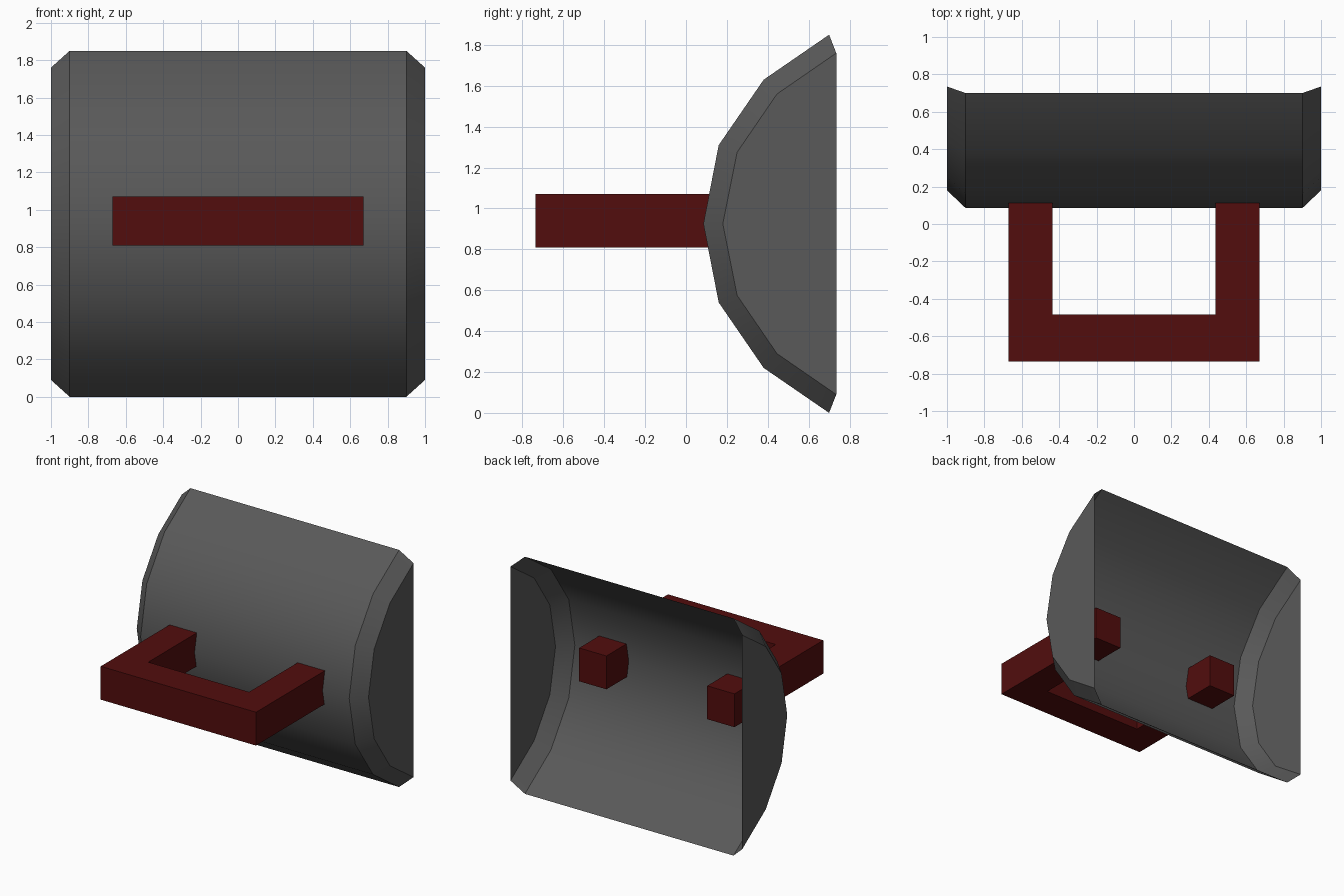
import bpy
import bmesh
import math

cube = bpy.data.objects.get("Cube")
if cube:
    bpy.data.objects.remove(cube, do_unlink=True)


def material(name, color):
    mat = bpy.data.materials.new(name)
    mat.use_nodes = True
    mat.diffuse_color = color
    mat.node_tree.nodes["Principled BSDF"].inputs["Base Color"].default_value = color
    return mat


def make_object(name, bm, mat):
    mesh = bpy.data.meshes.new(name)
    bm.to_mesh(mesh)
    bm.free()
    mesh.materials.append(mat)
    obj = bpy.data.objects.new(name, mesh)
    bpy.context.collection.objects.link(obj)
    return obj


def mirrored_profile(half, mid_z):
    """Complete a (y, z) profile whose last point lies on the mid height."""
    return half + [(y, 2 * mid_z - z) for y, z in reversed(half[:-1])]


grey = material("dark grey", (0.1, 0.1, 0.1, 1))
red = material("dark red", (0.085, 0.004, 0.004, 1))

# Curved shell: open at the back, chamfered towards flat end caps
MID = 0.925
outer = mirrored_profile([(0.70, 1.85), (0.38, 1.63), (0.16, 1.31), (0.085, MID)], MID)
inner = mirrored_profile([(0.735, 1.76), (0.445, 1.56), (0.25, 1.275), (0.18, MID)], MID)

bm = bmesh.new()
rings = [[bm.verts.new((x, y, z)) for y, z in profile]
         for x, profile in ((-1, inner), (-0.9, outer), (0.9, outer), (1, inner))]
for a, b in zip(rings, rings[1:]):
    for i in range(len(a) - 1):
        bm.faces.new((a[i], a[i + 1], b[i + 1], b[i]))
bm.faces.new(list(reversed(rings[0])))
bm.faces.new(rings[-1])
shell = make_object("curved_shell", bm, grey)

bpy.ops.object.select_all(action='DESELECT')
shell.select_set(True)
bpy.context.view_layer.objects.active = shell
bpy.ops.object.shade_smooth_by_angle(angle=math.radians(30))

# U-shaped handle whose legs pass through the shell
half = [(0.435, 0.36), (0.67, 0.36), (0.67, -0.735)]
inside = [(-0.435, 0.36), (-0.435, -0.485), (0.435, -0.485)]
outline = half + [(-x, y) for x, y in reversed(half[1:])] + inside

bm = bmesh.new()
base = bm.faces.new([bm.verts.new((x, y, 0.81)) for x, y in outline])
lift = bmesh.ops.extrude_face_region(bm, geom=[base])
top = [v for v in lift["geom"] if isinstance(v, bmesh.types.BMVert)]
bmesh.ops.translate(bm, verts=top, vec=(0, 0, 0.26))
bmesh.ops.recalc_face_normals(bm, faces=bm.faces)
make_object("handle", bm, red)
